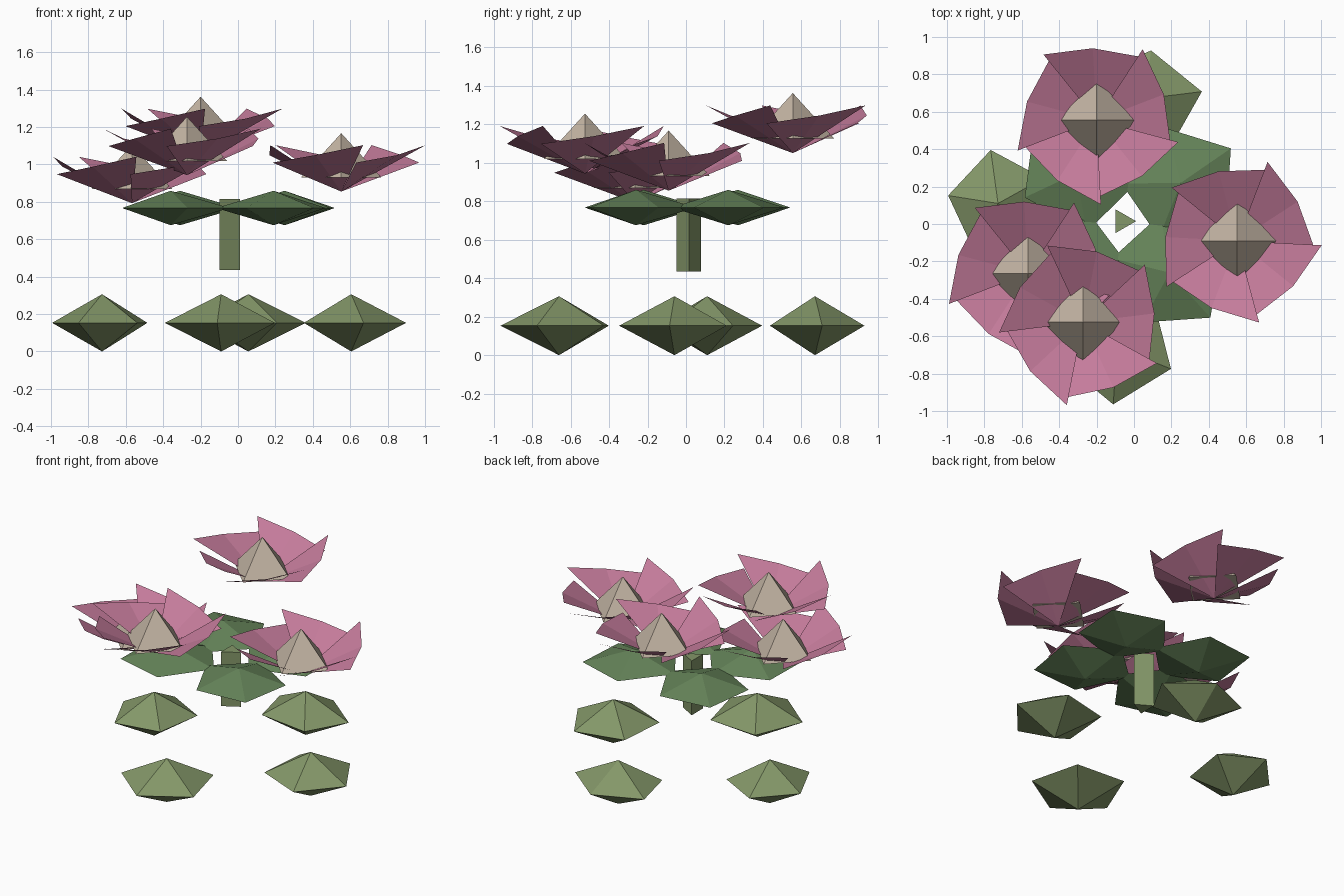
import bpy
from math import cos, sin, radians, atan2, degrees

if "Cube" in bpy.data.objects:
    bpy.data.objects.remove(bpy.data.objects["Cube"])


def material(name, rgb):
    m = bpy.data.materials.new(name)
    m.diffuse_color = (*rgb, 1)
    m.use_nodes = True
    m.node_tree.nodes["Principled BSDF"].inputs["Base Color"].default_value = m.diffuse_color
    return m


LEAF = material("leaf_green", (0.23, 0.31, 0.14))
PAD = material("deep_green", (0.13, 0.23, 0.10))
PINK = material("petal_pink", (0.56, 0.20, 0.33))
CREAM = material("centre_cream", (0.55, 0.46, 0.37))


def build(name, verts, faces, mat, loc):
    me = bpy.data.meshes.new(name)
    me.from_pydata(verts, [], faces)
    me.materials.append(mat)
    ob = bpy.data.objects.new(name, me)
    ob.location = loc
    bpy.context.collection.objects.link(ob)
    return ob


def polar(r, deg, z=0.0):
    return (r * cos(radians(deg)), r * sin(radians(deg)), z)


# five-sided double pyramid; one corner points along angle
def leaf(name, x, y, z, sx, sy, h, angle, mat):
    ring = [(sx * cos(radians(72 * k)), sy * sin(radians(72 * k))) for k in range(5)]
    c, s = cos(radians(angle)), sin(radians(angle))
    verts = [(u * c - v * s, u * s + v * c, 0) for u, v in ring]
    verts += [(0, 0, h), (0, 0, -h)]
    faces = []
    for k in range(5):
        n = (k + 1) % 5
        faces += [(k, n, 5), (n, k, 6)]
    build(name, verts, faces, mat, (x, y, z))


# lower ring of leaves
for i, (x, y, sr, st, a) in enumerate([
        (0.055, 0.67, 0.26, 0.315, 82), (-0.727, 0.11, 0.27, 0.29, 171),
        (-0.09, -0.66, 0.305, 0.31, 266), (0.605, -0.06, 0.295, 0.295, -5)]):
    leaf(f"lower_leaf_{i + 1}", x, y, 0.153, sr, st, 0.153, a, LEAF)

# upper ring of leaves around the stem
for i, (x, y) in enumerate([(0.25, 0.22), (-0.31, 0.27), (-0.36, -0.22), (0.19, -0.26)]):
    a = degrees(atan2(y - 0.01, x + 0.055))
    leaf(f"upper_leaf_{i + 1}", x, y, 0.767, 0.325, 0.30, 0.092, a, PAD)

# three-sided stem
tri = [polar(0.073, 120 * k) for k in range(3)]
build("stem", [(p[0], p[1], z) for z in (0.435, 0.815) for p in tri],
      [(2, 1, 0), (3, 4, 5)] + [(k, (k + 1) % 3, (k + 1) % 3 + 3, k + 3) for k in range(3)],
      LEAF, (-0.062, 0.015, 0))


# flower: five twisted petals round a four-sided centre
def flower(i, x, y, z, high):
    verts, faces = [(0, 0, 0)], []
    for k in range(5):
        a = high + 72 * k
        n = len(verts)
        verts += [polar(0.42, a - 76, 0.155), polar(0.385, a - 36, 0.195), polar(0.452, a, 0.248)]
        faces += [(0, n, n + 1), (0, n + 1, n + 2)]
    build(f"flower_petals_{i}", verts, faces, PINK, (x, y, z))
    base = [polar(0.215, 90 * k) for k in range(4)]
    build(f"flower_centre_{i}", base + [(0, 0, 0.237)],
          [(3, 2, 1, 0)] + [(k, (k + 1) % 4, 4) for k in range(4)],
          CREAM, (x, y, z + 0.075))


for i, f in enumerate([(-0.20, 0.555, 1.05, 57), (0.552, -0.09, 0.855, 69),
                       (-0.567, -0.265, 0.793, 57), (-0.273, -0.525, 0.943, 43)]):
    flower(i + 1, *f)
